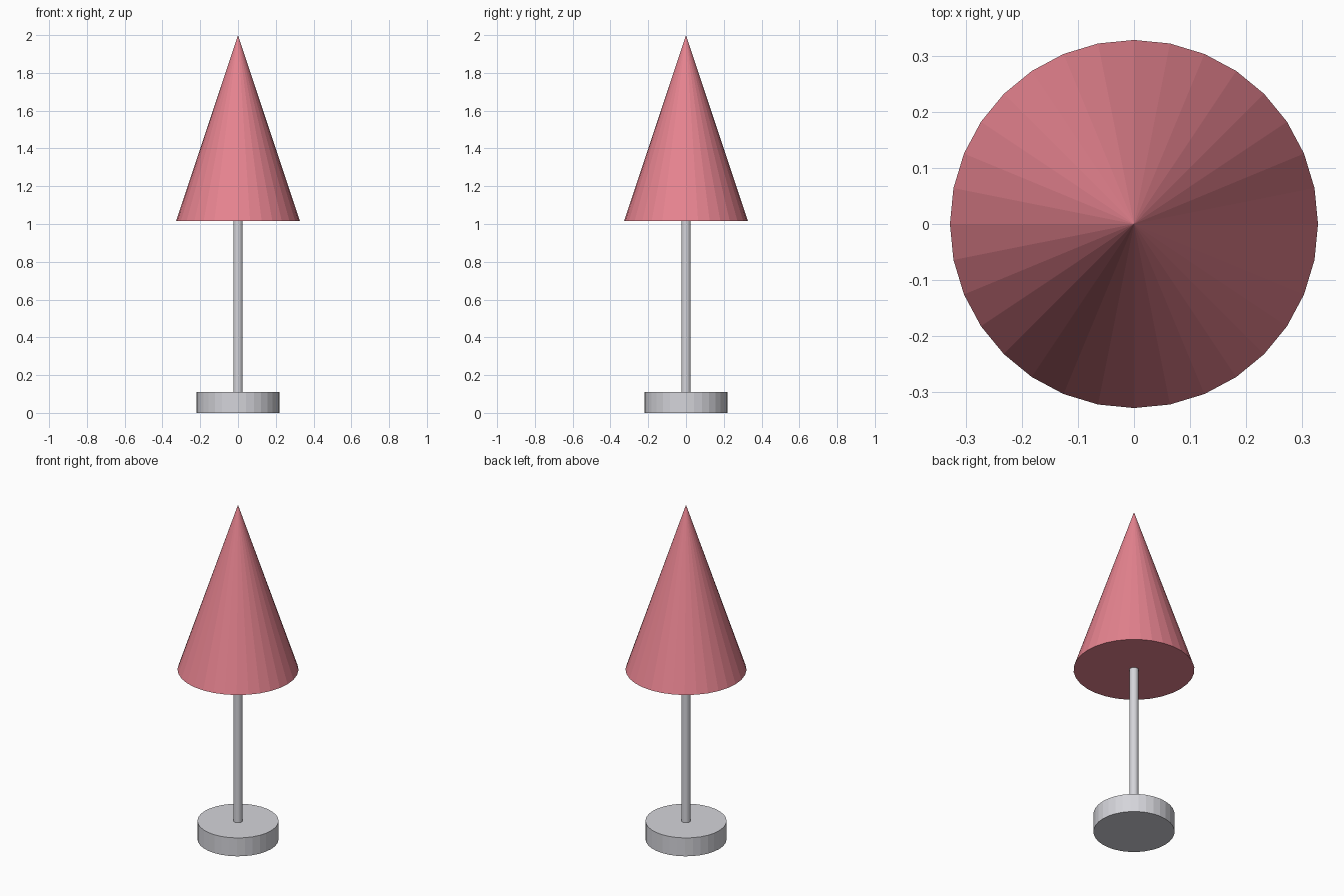
import bpy

cube = bpy.data.objects.get("Cube")
if cube:
    bpy.data.objects.remove(cube, do_unlink=True)

SIDES = 32


def make_material(name, rgb):
    mat = bpy.data.materials.new(name)
    mat.use_nodes = True
    mat.diffuse_color = (*rgb, 1)
    mat.node_tree.nodes["Principled BSDF"].inputs["Base Color"].default_value = (*rgb, 1)
    return mat


def add_round(name, bottom, top, radius, top_radius, mat):
    """Flat-shaded closed cylinder or cone between two heights."""
    bpy.ops.mesh.primitive_cone_add(
        vertices=SIDES, radius1=radius, radius2=top_radius,
        depth=top - bottom, location=(0, 0, (bottom + top) / 2))
    obj = bpy.context.object
    obj.name = name
    obj.data.materials.append(mat)
    return obj


metal = make_material("light grey metal", (0.66, 0.66, 0.70))
pink = make_material("rose pink", (0.80, 0.23, 0.28))

# Round foot, thin pole and pointed shade
add_round("base", 0, 0.11, 0.22, 0.22, metal)
add_round("pole", 0.11, 1.02, 0.025, 0.025, metal)
add_round("shade", 1.015, 2.0, 0.328, 0, pink)
